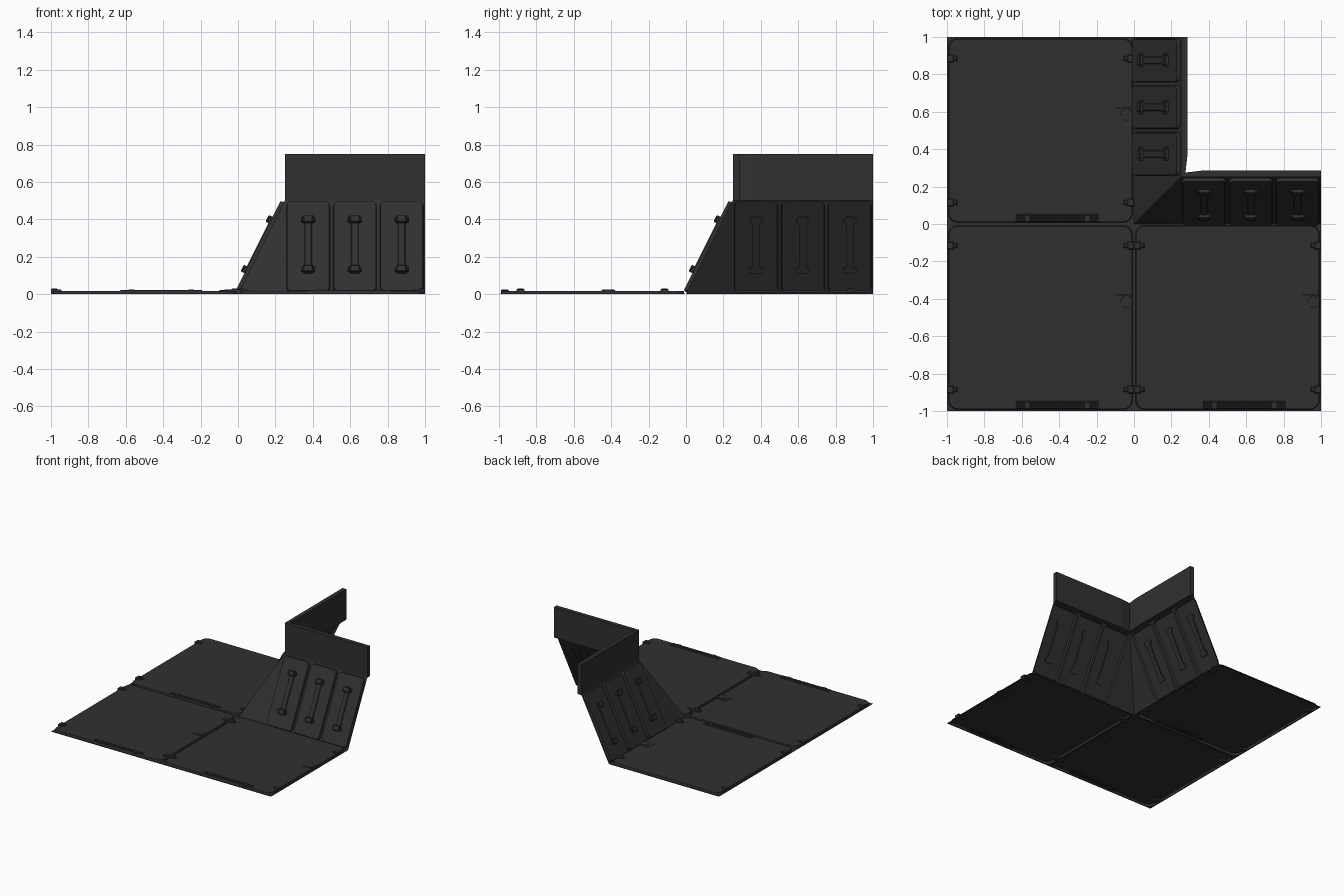
import bpy, bmesh, math
from mathutils import Matrix, Vector

if "Cube" in bpy.data.objects:
    bpy.data.objects.remove(bpy.data.objects["Cube"])

dark = bpy.data.materials.new("dark_panel")
dark.diffuse_color = (0.03, 0.03, 0.03, 1)
dark.use_nodes = True
dark.node_tree.nodes["Principled BSDF"].inputs["Base Color"].default_value = dark.diffuse_color


def finish(bm, name, mat=Matrix.Identity(4)):
    bm.transform(mat)
    me = bpy.data.meshes.new(name)
    bm.to_mesh(me)
    bm.free()
    me.materials.append(dark)
    ob = bpy.data.objects.new(name, me)
    bpy.context.collection.objects.link(ob)
    return ob


def frame(origin, u, v):
    u, v = Vector(u).normalized(), Vector(v).normalized()
    m = Matrix((u, v, u.cross(v))).transposed().to_4x4()
    m.translation = origin
    return m


def rounded(x0, y0, x1, y1, r, h, seg=4):
    pts = []
    for cx, cy, a0 in ((x1 - r, y1 - r, 0), (x0 + r, y1 - r, 90),
                       (x0 + r, y0 + r, 180), (x1 - r, y0 + r, 270)):
        for i in range(seg + 1):
            a = math.radians(a0 + 90 * i / seg)
            pts.append((cx + r * math.cos(a), cy + r * math.sin(a), h))
    return pts


def loop_edges(bm, pts):
    vs = [bm.verts.new(p) for p in pts]
    return vs, [bm.edges.new((vs[i - 1], vs[i])) for i in range(len(vs))]


def plate_cell(bm, x0, x1, height, inset, r, h):
    """Sheet rectangle with a rounded plate pressed out of it."""
    _, outer = loop_edges(bm, [(x0, 0, 0), (x1, 0, 0), (x1, height, 0), (x0, height, 0)])
    box = (x0 + inset, inset, x1 - inset, height - inset)
    foot, inner = loop_edges(bm, rounded(*box, r, 0))
    bmesh.ops.triangle_fill(bm, edges=outer + inner, use_beauty=True, normal=(0, 0, 1))
    for f in bm.faces:
        f.normal_update()
    for f in [f for f in bm.faces if f.normal.z < -0.5]:
        f.normal_flip()
    d = 0.004
    box = (box[0] + d, box[1] + d, box[2] - d, box[3] - d)
    top = [bm.verts.new(p) for p in rounded(*box, r - d, h)]
    for i in range(len(top)):
        bm.faces.new((foot[i - 1], foot[i], top[i], top[i - 1]))
    bm.faces.new(top)


def block(bm, x0, x1, y0, y1, z0, z1, bev=0.004):
    """Block with a chamfered top."""
    low = [bm.verts.new(p) for p in ((x0, y0, z0), (x1, y0, z0), (x1, y1, z0), (x0, y1, z0))]
    b = bev
    mid = [bm.verts.new((v.co.x, v.co.y, z1 - b)) for v in low]
    top = [bm.verts.new(p) for p in ((x0 + b, y0 + b, z1), (x1 - b, y0 + b, z1),
                                     (x1 - b, y1 - b, z1), (x0 + b, y1 - b, z1))]
    for a, c in ((low, mid), (mid, top)):
        for i in range(4):
            bm.faces.new((a[i - 1], a[i], c[i], c[i - 1]))
    bm.faces.new(top)
    bm.faces.new(low[::-1])


# Floor tiles with edge clamps, round latch and ribbed vent
for name, ox, oy in (("left_back", -1, 0), ("left_front", -1, -1), ("right_front", 0, -1)):
    at = Matrix.Translation((ox, oy, 0))
    bm = bmesh.new()
    plate_cell(bm, 0, 1, 1, 0.008, 0.05, 0.018)
    finish(bm, "floor_tile_" + name, at)

    bm = bmesh.new()
    for y in (0.115, 0.885):
        for a, b, c, d in ((0, 0.055, 0, 0.035), (0.945, 1, 0.965, 1)):
            block(bm, a, b, y - 0.013, y + 0.013, 0, 0.025)
            block(bm, c, d, y - 0.021, y + 0.021, 0, 0.029)
    finish(bm, "floor_clamps_" + name, at)

    bm = bmesh.new()
    block(bm, 0.9, 0.99, 0.547, 0.622, 0.01, 0.021, 0.002)
    bmesh.ops.create_cone(bm, cap_ends=True, segments=20, radius1=0.034, radius2=0.031,
                          depth=0.012, matrix=Matrix.Translation((0.96, 0.585, 0.018)))
    finish(bm, "floor_latch_" + name, at)

    bm = bmesh.new()
    for y in (0.012, 0.027, 0.042):
        block(bm, 0.37, 0.81, y, y + 0.011, 0.01, 0.022, 0.003)
    for x in (0.43, 0.75):
        block(bm, x - 0.018, x + 0.018, 0.01, 0.05, 0.01, 0.025)
    finish(bm, "floor_vent_" + name, at)

# Two sloping walls meeting at an outside corner
SLOPE = math.hypot(0.25, 0.5)
walls = (("front", frame((0.25, 0, 0), (1, 0, 0), (0, 1, 2)), -0.25, 0),
         ("side", frame((0, 1, 0), (0, -1, 0), (1, 0, 2)), 1.0, 0.75))
for name, at, tip, base in walls:
    bm = bmesh.new()
    for i in range(3):
        plate_cell(bm, i * 0.25, i * 0.25 + 0.25, SLOPE, 0.009, 0.025, 0.019)
    tri = [bm.verts.new(p) for p in ((tip, 0, 0), (base, 0, 0), (base, SLOPE, 0))]
    bm.faces.new(tri if tip < base else tri[::-1])
    bmesh.ops.remove_doubles(bm, verts=bm.verts, dist=1e-5)
    finish(bm, "sloped_wall_" + name, at)

    # Rods and their clamps
    bm = bmesh.new()
    for i in range(3):
        u = 0.125 + 0.25 * i
        block(bm, u - 0.02, u + 0.02, 0.13, 0.43, 0.01, 0.024)
        for v in (0.135, 0.432):
            block(bm, u - 0.036, u + 0.036, v - 0.012, v + 0.012, 0.01, 0.036)
            block(bm, u - 0.025, u + 0.025, v - 0.02, v + 0.02, 0.01, 0.042)
    finish(bm, "wall_rods_" + name, at)

# Upright parapet, thinned toward the corner
plan = [(0.25, 1), (0.25, 0.25), (1, 0.25), (1, 0.285), (0.36, 0.285),
        (0.275, 0.275), (0.285, 0.36), (0.285, 1)]
bm = bmesh.new()
low = [bm.verts.new((x, y, 0.5)) for x, y in plan]
high = [bm.verts.new((x, y, 0.75)) for x, y in plan]
for i in range(len(plan)):
    bm.faces.new((low[i - 1], low[i], high[i], high[i - 1]))
bm.faces.new(high)
bm.faces.new(low[::-1])
finish(bm, "parapet_wall")
